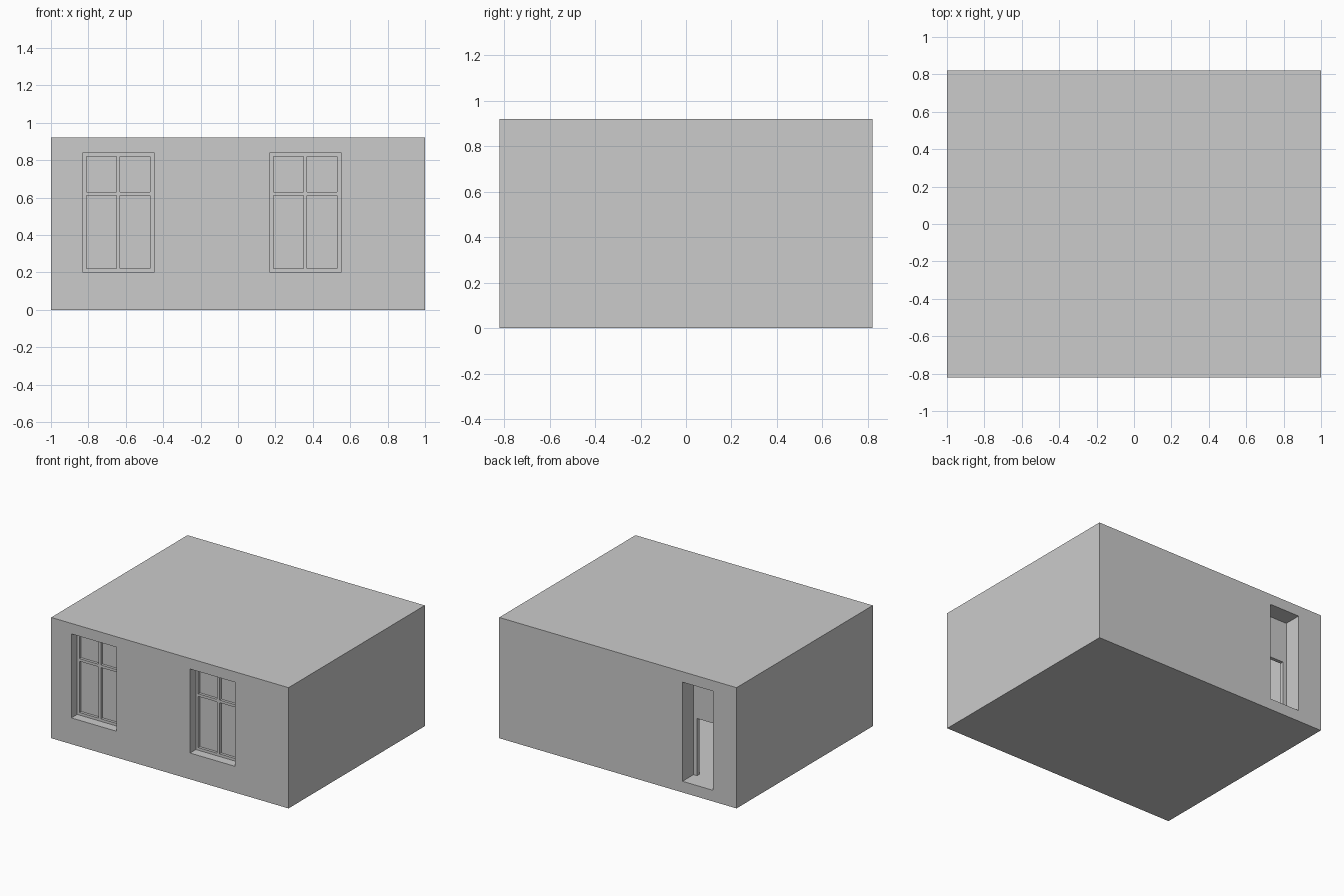
import bpy

if "Cube" in bpy.data.objects:
    bpy.data.objects.remove(bpy.data.objects["Cube"])

W, D, H = 2.0, 1.64, 0.92
WALL, FLOOR, CEIL = 0.16, 0.085, 0.86


def box(name, x0, x1, y0, y1, z0, z1):
    bpy.ops.mesh.primitive_cube_add(size=1, location=((x0 + x1) / 2, (y0 + y1) / 2, (z0 + z1) / 2))
    ob = bpy.context.object
    ob.name = name
    ob.scale = (x1 - x0, y1 - y0, z1 - z0)
    bpy.ops.object.transform_apply(location=True, rotation=False, scale=True)
    return ob


def cut(target, *bounds):
    cutter = box("cutter", *bounds)
    cutter.hide_render = True
    mod = target.modifiers.new("cut", 'BOOLEAN')
    mod.operation, mod.solver, mod.object = 'DIFFERENCE', 'EXACT', cutter
    bpy.context.view_layer.objects.active = target
    bpy.ops.object.modifier_apply(modifier=mod.name)
    bpy.data.objects.remove(cutter, do_unlink=True)


# Hollow building shell
shell = box("building_shell", -W / 2, W / 2, -D / 2, D / 2, 0, H)
cut(shell, -W / 2 + WALL, W / 2 - WALL, -D / 2 + WALL, D / 2 - WALL, FLOOR, CEIL)

# Front windows: opening, frame with mullion and transom, recessed panes
Z0, Z1, BAR, TRANSOM = 0.20, 0.84, 0.02, 0.62
YF = -D / 2 + 0.07
for side, x0, x1 in (("left", -0.83, -0.45), ("right", 0.17, 0.55)):
    cut(shell, x0, x1, -D / 2 - 0.1, -D / 2 + WALL + 0.05, Z0, Z1)
    frame = box(side + "_window_frame", x0, x1, YF, YF + 0.04, Z0, Z1)
    xm = (x0 + x1) / 2
    for a, b in ((x0 + BAR, xm - BAR / 2), (xm + BAR / 2, x1 - BAR)):
        for c, d in ((Z0 + BAR, TRANSOM - BAR / 2), (TRANSOM + BAR / 2, Z1 - BAR)):
            cut(frame, a, b, YF - 0.1, YF + 0.1, c, d)
    box(side + "_window_glass", x0 + 0.01, x1 - 0.01, YF + 0.02, YF + 0.03, Z0 + 0.01, Z1 - 0.01)

# Back doorway: opening, solid upper panel, open lower part between posts
DX0, DX1, YD = -0.80, -0.545, D / 2 - 0.133
cut(shell, DX0, DX1, D / 2 - WALL - 0.05, D / 2 + 0.1, FLOOR, 0.84)
door = box("door_frame", DX0, DX1, YD - 0.027, YD, FLOOR, 0.84)
cut(door, DX0 + 0.03, DX1 - 0.03, YD - 0.2, YD + 0.1, 0, 0.52)
